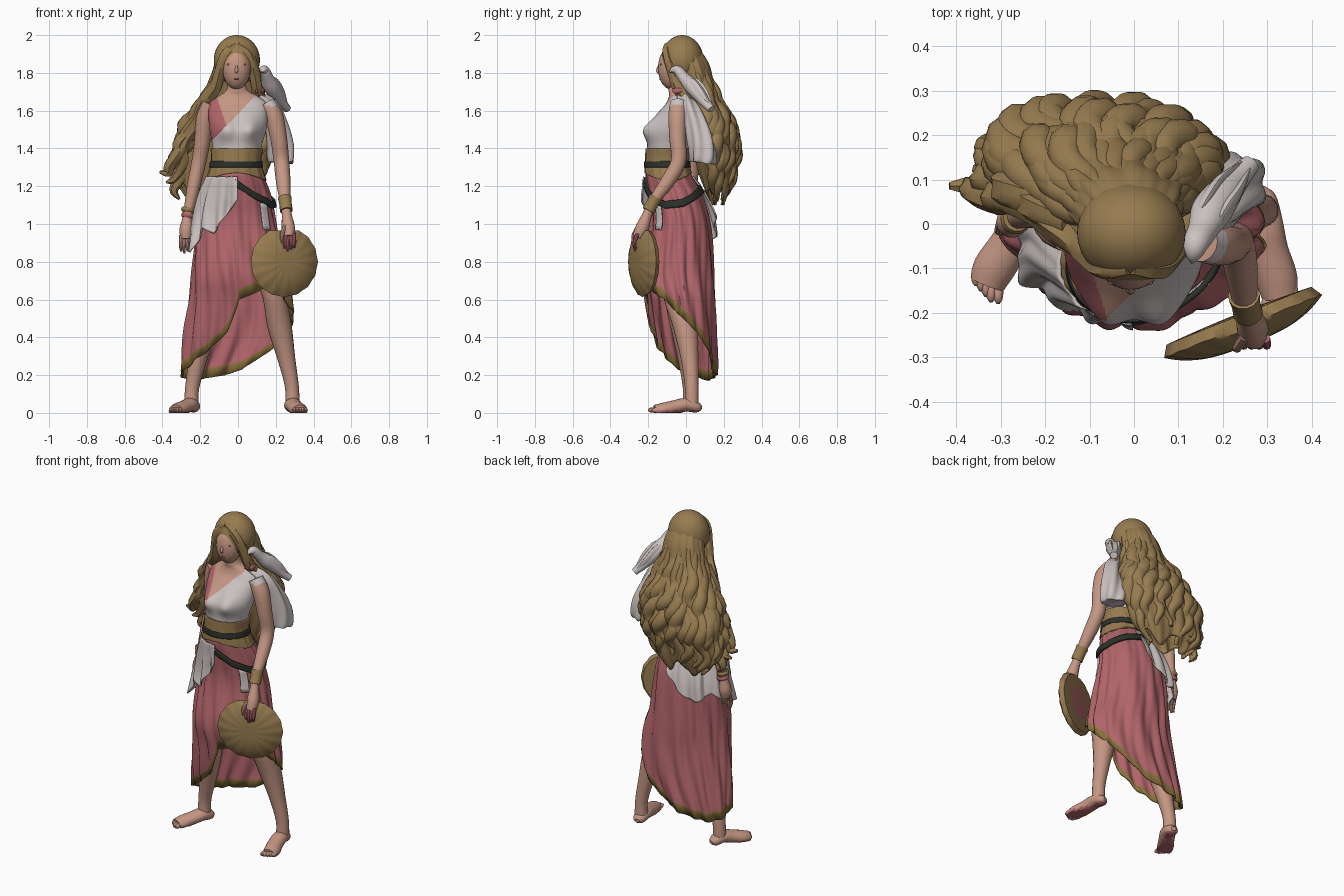
import bpy, bmesh, math, random
from mathutils import Vector
from math import sin, cos, pi, radians, exp

random.seed(4)
if "Cube" in bpy.data.objects:
    bpy.data.objects.remove(bpy.data.objects["Cube"])
parts = []


def material(name, *rgb):
    m = bpy.data.materials.new(name)
    m.use_nodes = True
    m.diffuse_color = (*rgb, 1)
    m.node_tree.nodes["Principled BSDF"].inputs["Base Color"].default_value = (*rgb, 1)
    return m


skin = material("warm skin", .56, .31, .23)
rose = material("rose cloth", .44, .13, .145)
white = material("white cloth", .6, .545, .535)
gold = material("golden brown", .31, .2, .08)
trim = material("olive gold trim", .25, .165, .045)
dark = material("dark green leather", .025, .03, .023)


def build(name, rows, mats, closed=True, caps=True, rule=None, thick=0):
    """Skin a list of point rows into one mesh object."""
    bm = bmesh.new()
    grid = [[bm.verts.new(p) for p in row] for row in rows]
    n = len(rows[0])
    for i in range(len(grid) - 1):
        for j in range(n if closed else n - 1):
            k = (j + 1) % n
            f = bm.faces.new((grid[i][j], grid[i][k], grid[i + 1][k], grid[i + 1][j]))
            if rule:
                f.material_index = rule(f.calc_center_median(), i)
    if caps and closed:
        bm.faces.new(grid[0])
        bm.faces.new(grid[-1])
    bmesh.ops.recalc_face_normals(bm, faces=bm.faces)
    mesh = bpy.data.meshes.new(name)
    bm.to_mesh(mesh)
    bm.free()
    for m in mats:
        mesh.materials.append(m)
    ob = bpy.data.objects.new(name, mesh)
    bpy.context.collection.objects.link(ob)
    if thick:
        mod = ob.modifiers.new("thickness", 'SOLIDIFY')
        mod.thickness = thick
        mod.offset = 0
    parts.append(ob)
    return ob


def resample(pts, n):
    """Catmull-Rom curve through points of any dimension."""
    p = [Vector(q) for q in pts]
    p = [p[0] * 2 - p[1]] + p + [p[-1] * 2 - p[-2]]
    out = []
    for a, b, c, d in zip(p, p[1:], p[2:], p[3:]):
        for s in range(n):
            t = s / n
            out.append(b + ((c - a) * t + (a * 2 - b * 5 + c * 4 - d) * t * t
                            + (b * 3 - a - c * 3 + d) * t ** 3) * .5)
    return out + [p[-2]]


def tube(name, pts, mats, ref=(0, 1, 0), sides=14, flat=1, steps=4, ripple=0, rule=None):
    """Tapered limb through (x, y, z, radius) points; it never goes below the ground."""
    path = resample(pts, steps)
    rows = []
    for i, q in enumerate(path):
        a, b = path[max(i - 1, 0)], path[min(i + 1, len(path) - 1)]
        d = (Vector(b[:3]) - Vector(a[:3])).normalized()
        side = d.cross(Vector(ref)).normalized()
        up = side.cross(d)
        row = []
        for j in range(sides):
            t = 2 * pi * j / sides
            r = max(q[3], .002) * (1 + ripple * sin(5 * t + i * .3))
            v = Vector(q[:3]) + side * r * cos(t) + up * r * flat * sin(t)
            row.append((v.x, v.y, max(v.z, 0)))
        rows.append(row)
    return build(name, rows, mats, rule=rule)


def ball(name, centre, size, mat, n=24):
    rows = []
    for i in range(n - 1):
        e = pi * (i + .5) / (n - 1)
        rows.append([Vector(centre) + Vector((size[0] * sin(e) * cos(2 * pi * j / n),
                     size[1] * sin(e) * sin(2 * pi * j / n), size[2] * cos(e))) for j in range(n)])
    return build(name, rows, [mat])


def lookup(table, key):
    key = min(max(key, table[0][0]), table[-1][0])
    for a, b in zip(table, table[1:]):
        if key <= b[0]:
            t = (key - a[0]) / max(b[0] - a[0], 1e-6)
            return Vector(a).lerp(Vector(b), t)


def place(table, deg, z, grow=0):
    _, cx, cy, rx, ry = lookup(table, z)
    a = radians(deg)
    return Vector((cx + (rx + grow) * cos(a), cy + (ry + grow) * sin(a), z))


def drape(name, table, span, top, bottom, mats, grow=0, flare=0, fold=0, count=15, slant=5,
          rows=30, cols=120, edge=0, thick=.008, bump=None, rule=None):
    """Sheet hung around a body profile between two height functions of the angle."""
    full = span[1] - span[0] == 360
    levels = [i / rows for i in range(rows + 1)]
    out = []
    for t in levels + ([2] if edge else []):
        row = []
        for j in range(cols if full else cols + 1):
            deg = span[0] + (span[1] - span[0]) * j / cols
            hi, lo = top(deg), bottom(deg)
            z = lo if t == 2 else hi + (lo + edge - hi) * t
            a = radians(deg)
            wave = sin(count * a + slant * z + 1.5 * sin(3 * a)) + .3 * sin(2 * count * a - 3 * z)
            p = place(table, deg, z, grow + flare * min(t, 1) + fold * wave * min(t + .25, 1))
            row.append(bump(p, a) if bump else p)
        out.append(row)
    return build(name, out, mats, closed=full, caps=False, thick=thick, rule=rule)


def level(z):
    return lambda deg: z


# Body profile: height, centre x, centre y, half width, half depth
BODY = resample([(.1, -.09, .02, .22, .13), (.2, -.07, .02, .232, .135), (.4, -.002, -.01, .28, .165),
                 (.6, .015, -.032, .264, .178), (.75, 0, -.045, .237, .186), (1, -.01, -.03, .205, .153),
                 (1.15, -.01, -.055, .178, .137), (1.25, -.01, -.09, .143, .117), (1.33, -.01, -.1, .122, .105),
                 (1.42, -.005, -.095, .132, .108), (1.5, 0, -.08, .15, .115), (1.58, 0, -.055, .157, .098),
                 (1.64, 0, -.035, .15, .07), (1.68, 0, -.035, .1, .055), (1.71, -.005, -.042, .056, .05),
                 (1.78, -.008, -.045, .045, .046)], 6)


# Torso with the wrapped bodice
def bust(p, a):
    if sin(a) < 0:
        for x in (-.07, .07):
            p.y += .045 * sin(a) * exp(-((p.x - x) / .055) ** 2 - ((p.z - 1.5) / .06) ** 2)
    return p


def bodice(c, i):
    if c.z < 1.5 + 1.05 * (c.x + .08) and c.z < 1.69:
        return 1
    return 2 if c.y < .02 and c.x < -.06 - .35 * (c.z - 1.52) and c.z < 1.7 else 0


drape("torso", BODY, (-180, 180), level(1.78), level(1.36), [skin, white, rose],
      bump=bust, rule=bodice, rows=80, cols=200, thick=0)
drape("waist_sash", BODY, (-180, 180), level(1.4), lambda d: 1.25 - .02 * cos(radians(2 * d)),
      [gold], grow=.007, fold=.002)
drape("waist_belt", BODY, (-180, 180), level(1.332), level(1.3), [dark], grow=.013, rows=4)

# Skirt with a slanted, open hem
HEM = [(-180, .2), (-150, .24), (-120, .33), (-102, .43), (-92, .6), (-60, .66), (-30, .61), (0, .51),
       (30, .41), (50, .31), (70, .23), (90, .2), (135, .17), (180, .2)]
drape("skirt", BODY, (-180, 180), level(1.27), lambda d: lookup(HEM, d)[1], [rose, trim],
      fold=.009, count=13, slant=8, rows=44, cols=180, edge=.053, rule=lambda c, i: int(i >= 44))

# White overskirt on the right hip, the slung belt and the cloth end below it
OVER = [(80, 1.06), (100, .96), (125, .9), (150, .95), (180, .86), (205, .85), (225, .98), (240, .95), (272, 1.13)]
drape("overskirt", BODY, (80, 272), level(1.25), lambda d: lookup(OVER, d)[1], [white],
      grow=.013, flare=.024, fold=.011, count=12)
SLING = [(-92, 1.22), (-60, 1.15), (-25, 1.1), (10, 1.11), (50, 1.16), (100, 1.2)]
drape("slung_belt", BODY, (-92, 100), lambda d: lookup(SLING, d)[1] + .02,
      lambda d: lookup(SLING, d)[1] - .018, [dark], grow=.018, rows=4, thick=.014)
drape("hanging_cloth_end", BODY, (-50, -36), level(1.11), level(.97), [white], grow=.012, rows=6, cols=6)

# Head
ball("face", (-.008, -.08, 1.825), (.074, .068, .112), skin)
ball("hair_cap", (-.006, -.02, 1.868), (.122, .112, .132), gold, 32)
tube("nose", [(-.008, -.142, 1.845, .004), (-.008, -.15, 1.81, .009), (-.008, -.14, 1.8, .004)], [skin])
ball("lips", (-.008, -.134, 1.767), (.016, .007, .005), rose, 12)
for s, side in ((-1, "right"), (1, "left")):
    ball(side + "_eye", (-.008 + s * .034, -.132, 1.845), (.017, .006, .006), rose, 12)

# Hair mass and thick wavy strands
HAIR = resample([(1.1, -.11, .165, .13, .035), (1.17, -.11, .17, .18, .06), (1.25, -.11, .165, .225, .085),
                 (1.35, -.085, .16, .245, .105), (1.45, -.06, .145, .23, .105), (1.55, -.045, .12, .2, .1),
                 (1.65, -.03, .085, .165, .095), (1.75, -.02, .055, .135, .09), (1.85, -.01, .028, .115, .092),
                 (1.95, -.005, -.01, .075, .065)], 5)
drape("hair_mass", HAIR, (-180, 180), level(1.95), lambda d: 1.14 + .04 * sin(radians(5 * d)), [gold],
      grow=-.006, fold=.009, count=9, rows=40)
for i in range(27):
    deg = -25 + 230 * i / 26
    end = random.uniform(1.1, 1.24) if i % 2 else random.uniform(1.2, 1.4)
    phase, speed = random.uniform(0, 6), random.uniform(26, 36)
    pts = []
    for k in range(19):
        t = k / 18
        z = 1.87 + (end - 1.87) * t
        sway = min(t * 1.8, 1)
        p = place(HAIR, deg + 8 * sway * sin(speed * z + phase), z,
                  .014 * sway * cos(speed * z + phase) - .03 + .019 * sway)
        pts.append((*p, (.016 + .028 * sway) * (1 - .75 * max(t - .7, 0) / .3)))
    tube("hair_strand", pts, [gold], sides=10, steps=3)
LOCKS = [[(-.01, -.095, 1.945, .02), (-.066, -.098, 1.9, .027), (-.098, -.07, 1.8, .03), (-.122, -.045, 1.72, .034),
          (-.17, -.005, 1.65, .038), (-.215, .04, 1.55, .042), (-.28, .06, 1.46, .038), (-.31, .06, 1.38, .036),
          (-.36, .075, 1.31, .03), (-.37, .085, 1.27, .022), (-.415, .085, 1.275, .008)],
         [(-.2, .05, 1.6, .035), (-.285, .08, 1.52, .04), (-.26, .1, 1.43, .04), (-.335, .1, 1.35, .035),
          (-.3, .12, 1.26, .03), (-.34, .12, 1.18, .024), (-.31, .12, 1.13, .006)],
         [(-.14, .0, 1.7, .03), (-.22, .04, 1.6, .036), (-.24, .07, 1.5, .04), (-.31, .06, 1.42, .036),
          (-.29, .08, 1.33, .03), (-.34, .1, 1.24, .022), (-.38, .09, 1.22, .006)],
         [(-.005, -.095, 1.945, .02), (.053, -.098, 1.9, .027), (.086, -.065, 1.8, .03), (.1, -.04, 1.72, .03),
          (.12, .02, 1.64, .035), (.14, .09, 1.52, .035), (.13, .14, 1.4, .01)]]
for pts in LOCKS:
    tube("front_lock", pts, [gold], sides=12, ripple=.1)

# Arms, hands and bracelets
ARMS = {"left": [(.15, -.04, 1.64, .045), (.19, -.045, 1.57, .049), (.216, -.045, 1.45, .044),
                 (.23, -.04, 1.33, .041), (.24, -.1, 1.22, .038), (.25, -.18, 1.11, .027),
                 (.258, -.205, 1.05, .026), (.266, -.232, .98, .036), (.27, -.257, .93, .028)],
        "right": [(-.145, -.02, 1.64, .045), (-.175, -.005, 1.56, .046), (-.19, .015, 1.43, .042),
                  (-.207, .03, 1.33, .039), (-.235, .025, 1.2, .035), (-.26, .015, 1.08, .026),
                  (-.268, .01, 1.03, .026), (-.274, .005, .97, .036), (-.275, 0, .92, .028)]}
for side, pts in ARMS.items():
    tube(side + "_arm", pts, [skin, white], rule=lambda c, i: int(c.x > 0 and c.z > 1.625))
    x, y, z, _ = pts[-1]
    tips = rose if side == "left" else skin
    for k in range(4):
        fx = x + (k - 1.5) * .017
        tube(side + "_finger", [(fx, y, z + .02, .011), (fx * 1.01, y - .016, z - .03, .01),
                                (fx, y - .01, z - .075 + .01 * abs(k - 1), .006)], [tips], sides=8)
    tube(side + "_thumb", [(x * .92, y + .005, z + .06, .012), (x * .86, y - .02, z + .01, .011),
                           (x * .87, y - .025, z - .03, .006)], [skin], sides=8)
a, b = Vector((.247, -.16, 1.14)), Vector((.256, -.2, 1.07))
tube("left_cuff", [(*a, .036), (*a.lerp(b, .5), .033), (*b, .034)], [gold])
for z, mat in ((1.045, rose), (1.075, gold)):
    tube("right_bracelet", [(-.263, .014, z + .012, .031), (-.265, .013, z, .036), (-.267, .012, z - .012, .031)], [mat])

# Left sleeve
tube("left_sleeve", [(.1, -.02, 1.67, .03), (.165, .01, 1.62, .046), (.2, .05, 1.53, .056),
                     (.225, .083, 1.42, .066), (.23, .092, 1.34, .066), (.23, .092, 1.325, .055)],
     [white], sides=40, ripple=.13)

# Legs and feet
LEGS = {"left": [(.1, -.06, .9, .065), (.146, -.07, .75, .064), (.19, -.06, .62, .06), (.22, -.005, .46, .064),
                 (.258, .02, .28, .046), (.285, .03, .14, .037), (.288, .03, .04, .038)],
        "right": [(-.1, -.05, .9, .08), (-.15, -.04, .6, .07), (-.185, -.01, .42, .062), (-.22, .01, .25, .046),
                  (-.243, .02, .13, .037), (-.248, .02, .04, .038)]}
FEET = {"left": [(.28, .082, .026, .015), (.284, .058, .03, .036), (.29, .0, .043, .045), (.302, -.06, .031, .045),
                 (.32, -.12, .016, .047), (.328, -.165, .01, .04)],
        "right": [(-.228, .078, .026, .015), (-.235, .055, .03, .036), (-.252, .0, .043, .045),
                  (-.282, -.05, .031, .045), (-.315, -.1, .016, .047), (-.33, -.135, .01, .04)]}
for side in LEGS:
    tube(side + "_leg", LEGS[side], [skin], sides=18)
    tube(side + "_foot", FEET[side], [skin, rose], ref=(0, 0, 1), sides=18, flat=.8,
         rule=lambda c, i: int(c.z < .012))
    heel, toe = Vector(FEET[side][2][:3]), Vector(FEET[side][-1][:3])
    d = (toe - heel).normalized()
    across = Vector((-d.y, d.x, 0)) * (1 if side == "left" else -1)
    for k in range(5):
        p = toe + across * (k - 2) * .016 + d * .005 * (2 - abs(k - 1))
        ball(side + "_toe", (p.x, p.y, .015), (.012, .026, .014), skin, 10)

# Scallop shell held in the left hand
along, out = Vector((.928, .371, 0)), Vector((.371, -.928, 0))
rows = []
for i in range(1, 24):
    f = i / 12 if i <= 12 else (24 - i) / 12
    row = []
    for j in range(96):
        t = 2 * pi * j / 96
        r = .184 * f * (1 + .01 * f * cos(16 * t))
        depth = .008 + .044 * (1 - f ** 3) + .001 * f * cos(16 * t) if i <= 12 else -.022 + .006 * f * f
        row.append(Vector((.242, -.222, .8)) + along * r * 1.03 * cos(t) + out * depth
                   + Vector((0, 0, min(r * sin(t), .166))))
    rows.append(row)
build("scallop_shell", rows, [gold, rose], rule=lambda c, i: int(i > 16))

# Dove perched on the left shoulder
tube("dove_body", [(.13, -.088, 1.805, .003), (.134, -.068, 1.815, .02), (.14, -.042, 1.812, .029),
                   (.155, -.012, 1.775, .034), (.172, .025, 1.735, .045), (.2, .065, 1.69, .041),
                   (.23, .1, 1.645, .03), (.262, .135, 1.607, .022)], [white], ref=(0, 0, 1), flat=.9)
for s, side in ((-1, "right"), (1, "left")):
    u = Vector((.86, -.5, 0)) * s * .024
    tube("dove_" + side + "_wing", [(.16 + u.x, u.y, 1.765, .012), (.178 + u.x, .035 + u.y, 1.74, .034),
                                    (.21 + u.x, .08 + u.y, 1.69, .03), (.25 + u.x * .5, .13 + u.y * .5, 1.63, .008)],
         [white], ref=(.86, -.5, 0), flat=.4)
    ball("dove_" + side + "_foot", (.115 + s * .016, -.045, 1.705), (.011, .03, .016), rose, 10)

# Smooth shading with sharp edges kept
bpy.ops.object.select_all(action='DESELECT')
for ob in parts:
    ob.select_set(True)
bpy.context.view_layer.objects.active = parts[0]
bpy.ops.object.shade_smooth_by_angle(angle=radians(40))
